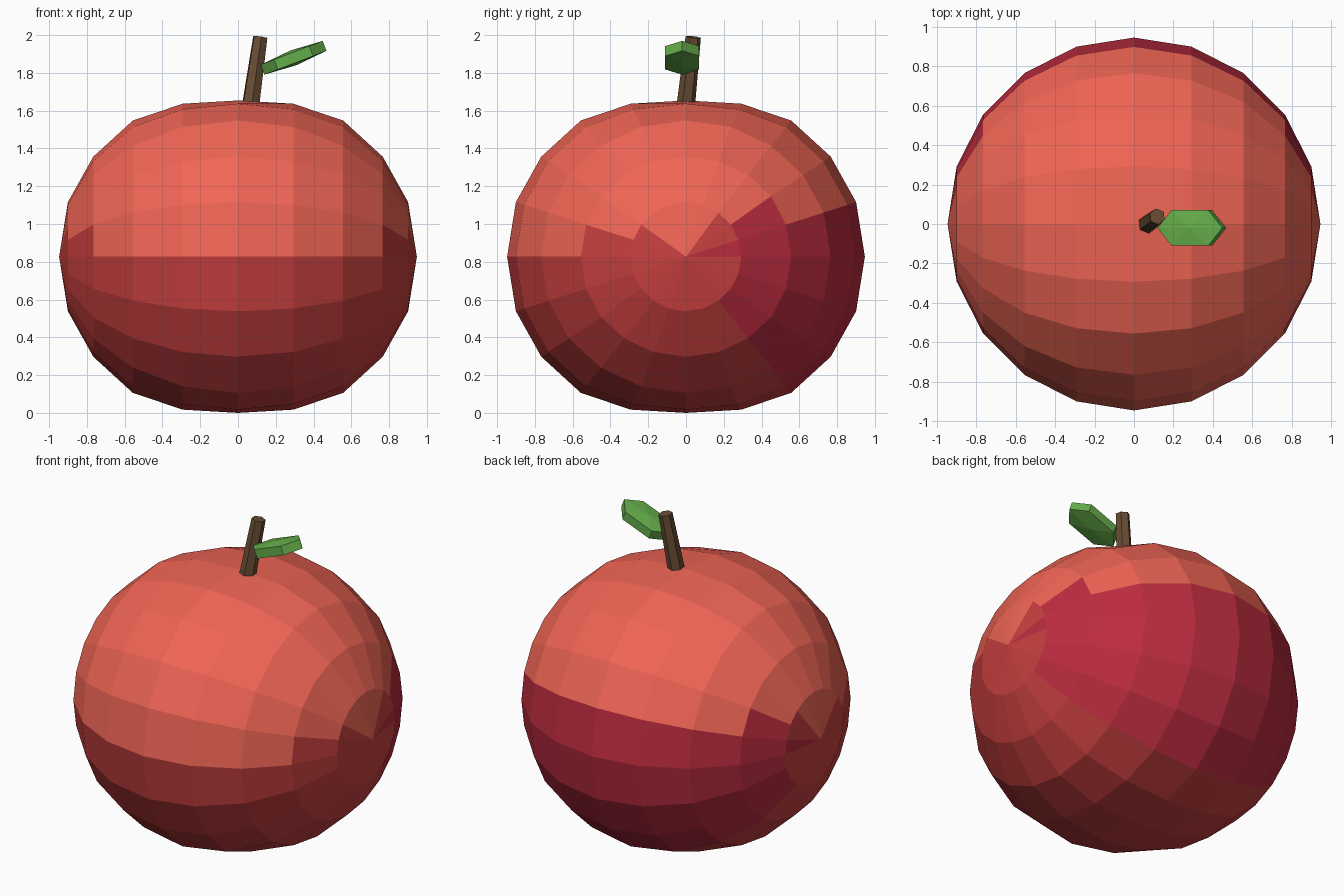
import bpy, bmesh, math
from mathutils import Vector, Matrix

if "Cube" in bpy.data.objects:
    bpy.data.objects.remove(bpy.data.objects["Cube"])


def material(name, rgb):
    m = bpy.data.materials.new(name)
    m.diffuse_color = (*rgb, 1)
    m.use_nodes = True
    m.node_tree.nodes["Principled BSDF"].inputs["Base Color"].default_value = m.diffuse_color
    return m


def finish(name, bm, mats):
    bmesh.ops.recalc_face_normals(bm, faces=bm.faces)
    me = bpy.data.meshes.new(name)
    bm.to_mesh(me)
    bm.free()
    for m in mats:
        me.materials.append(m)
    ob = bpy.data.objects.new(name, me)
    bpy.context.collection.objects.link(ob)
    return ob


coral = material("coral_skin", (0.87, 0.13, 0.09))
red = material("red_skin", (0.58, 0.05, 0.05))
crimson = material("crimson_skin", (0.50, 0.025, 0.05))
brown = material("bark", (0.14, 0.075, 0.035))
green = material("leaf_green", (0.13, 0.42, 0.07))

# Fruit body: faceted sphere with its poles on the x axis, flattened top and bottom
R, MID = 0.947, 0.827
ROUND = [0, 0.293, 0.557, 0.766, 0.901, 0.947]
FLAT = [0, 0.289, 0.53, 0.721, 0.810, 0.827]


def flatten(z):
    a = min(abs(z), R)
    for i in range(5):
        if a <= ROUND[i + 1] + 1e-5:
            t = (a - ROUND[i]) / (ROUND[i + 1] - ROUND[i])
            return math.copysign(FLAT[i] + t * (FLAT[i + 1] - FLAT[i]), z)
    return math.copysign(FLAT[5], z)


def skin(c):
    # Skin zone from the angle around x (0 = back, 90 = top, 180 = front)
    a = math.degrees(math.atan2(c.z, c.y)) % 360
    x = abs(c.x)
    if x > 0.9:                                   # pole fan
        return 0 if 54 < a < 144 else 2 if a < 18 else 1
    inset = 18 if x > 0.78 else 0                 # second ring
    if 18 + inset < a < 180 - inset:
        return 0
    return 2 if a < 18 + inset or a > 306 else 1


bm = bmesh.new()
bmesh.ops.create_uvsphere(bm, u_segments=20, v_segments=10, radius=R,
                          matrix=Matrix.Rotation(math.pi / 2, 4, 'Y'))
for f in bm.faces:
    f.material_index = skin(f.calc_center_median())
for v in bm.verts:
    v.co.z = flatten(v.co.z) + MID
finish("fruit_body", bm, [coral, red, crimson])

# Stem: leaning, tapered six-sided stick
low, high = Vector((0.063, -0.004, 1.60)), Vector((0.118, 0.038, 1.989))
axis = high - low
bm = bmesh.new()
bmesh.ops.create_cone(
    bm, cap_ends=True, segments=6, radius1=0.05, radius2=0.041, depth=axis.length,
    matrix=Matrix.Translation((low + high) / 2) @ axis.to_track_quat('Z', 'Y').to_matrix().to_4x4())
finish("stem", bm, [brown])

# Leaf: tilted hexagonal slab with slightly raised centres
outline = [(-0.176, 0), (-0.1, -0.09), (0.1, -0.09), (0.176, 0), (0.1, 0.09), (-0.1, 0.09)]
bm = bmesh.new()
rims = []
for s in (-1, 1):
    rim = [bm.verts.new((x, y, s * 0.028)) for x, y in outline]
    centre = bm.verts.new((0, 0, s * 0.042))
    for i in range(6):
        bm.faces.new((rim[i], rim[(i + 1) % 6], centre))
    rims.append(rim)
for i in range(6):
    j = (i + 1) % 6
    bm.faces.new((rims[0][i], rims[0][j], rims[1][j], rims[1][i]))
leaf = finish("leaf", bm, [green])
leaf.location = (0.294, -0.02, 1.88)
leaf.rotation_euler = (0, math.radians(-21), 0)
